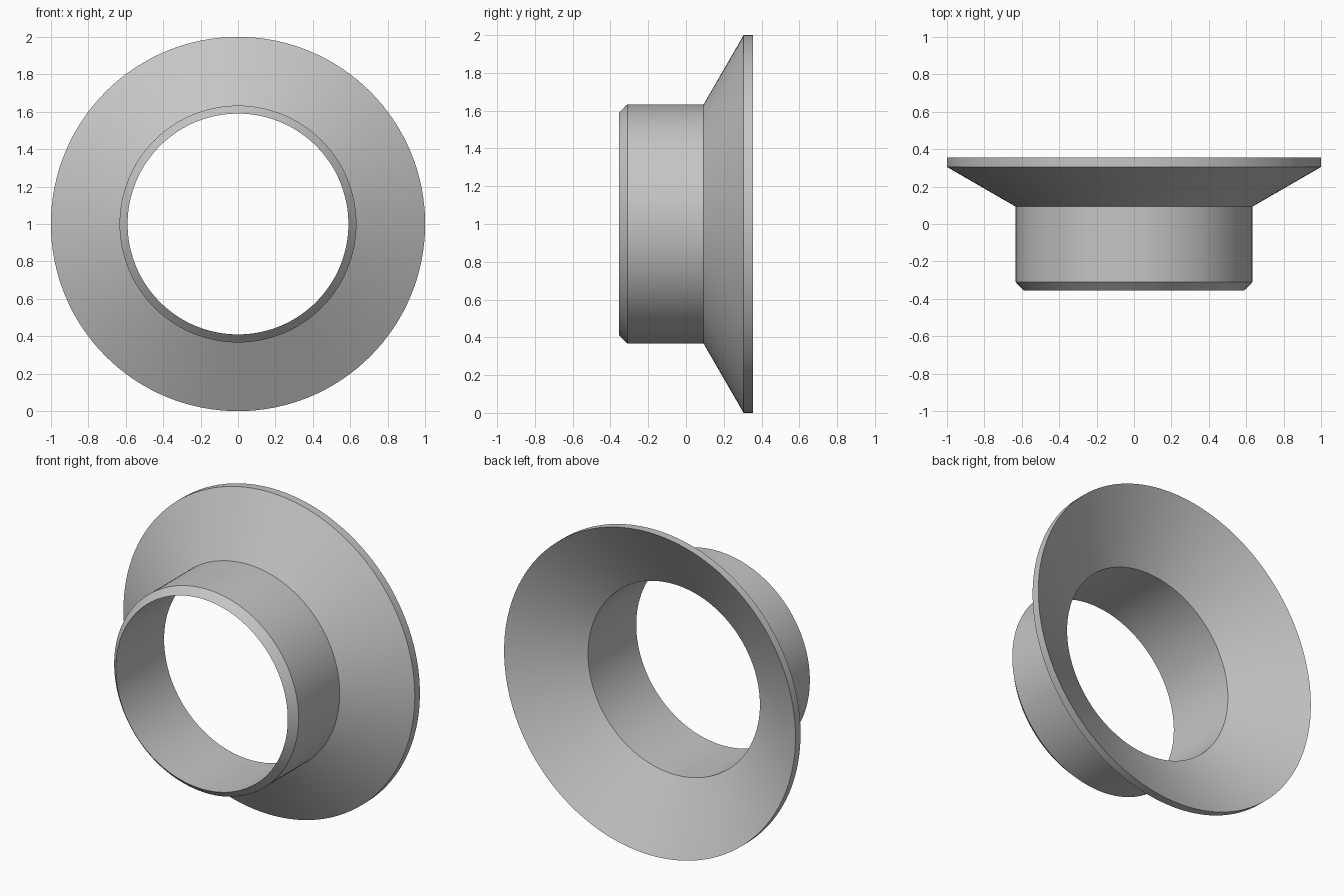
import bpy
import bmesh
import math
from mathutils import Vector

cube = bpy.data.objects.get("Cube")
if cube:
    bpy.data.objects.remove(cube, do_unlink=True)

# Plain grey material
grey = bpy.data.materials.new("plain_grey")
grey.use_nodes = True
colour = (0.56, 0.56, 0.56, 1.0)
grey.diffuse_color = colour
grey.node_tree.nodes["Principled BSDF"].inputs["Base Color"].default_value = colour

# Wall cross-section as (radius, y): chamfered tube, flared cone, thin rim, bore
BORE, TUBE, RIM = 0.59, 0.633, 1.0
profile = [
    (BORE, -0.355), (TUBE, -0.31), (TUBE, 0.093),
    (RIM, 0.305), (RIM, 0.355), (BORE, 0.118),
]

# Revolve the closed section around the front-to-back axis
bm = bmesh.new()
verts = [bm.verts.new((0, y, r)) for r, y in profile]
edges = [bm.edges.new((v, verts[(i + 1) % len(verts)])) for i, v in enumerate(verts)]
bmesh.ops.spin(bm, geom=verts + edges, cent=(0, 0, 0), axis=(0, 1, 0),
               angle=math.tau, steps=128, use_merge=True)
bmesh.ops.remove_doubles(bm, verts=bm.verts[:], dist=0.0001)
bmesh.ops.translate(bm, verts=bm.verts[:], vec=Vector((0, 0, RIM)))
bmesh.ops.recalc_face_normals(bm, faces=bm.faces[:])

mesh = bpy.data.meshes.new("flared_collar")
bm.to_mesh(mesh)
bm.free()
mesh.materials.append(grey)
collar = bpy.data.objects.new("flared_collar", mesh)
bpy.context.collection.objects.link(collar)

# Smooth the round walls, keep the rims crisp
bpy.ops.object.select_all(action="DESELECT")
collar.select_set(True)
bpy.context.view_layer.objects.active = collar
bpy.ops.object.shade_smooth_by_angle(angle=math.radians(25))
